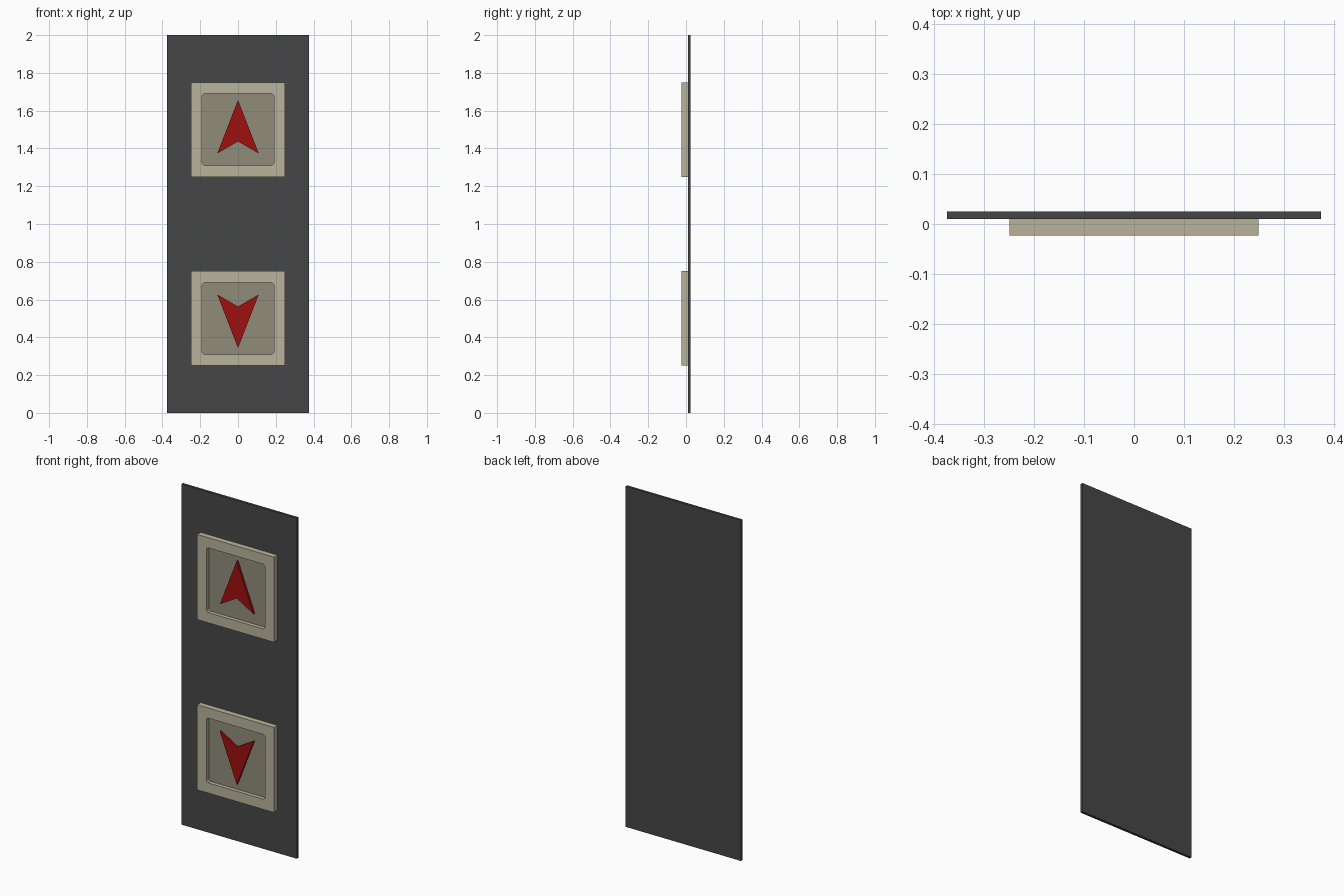
import bpy
import bmesh

cube = bpy.data.objects.get("Cube")
if cube:
    bpy.data.objects.remove(cube, do_unlink=True)


def material(name, rgb):
    m = bpy.data.materials.new(name)
    m.use_nodes = True
    m.diffuse_color = (*rgb, 1)
    m.node_tree.nodes["Principled BSDF"].inputs["Base Color"].default_value = (*rgb, 1)
    return m


charcoal = material("charcoal", (0.061, 0.061, 0.061))
cream = material("cream", (0.48, 0.455, 0.33))
taupe = material("taupe", (0.28, 0.265, 0.195))
red = material("red", (0.35, 0.005, 0.005))


def prism(name, outline, front, back, mat):
    """Extrude an x-z outline from front to back along y."""
    bm = bmesh.new()
    face = bm.faces.new([bm.verts.new((x, front, z)) for x, z in outline])
    out = bmesh.ops.extrude_face_region(bm, geom=[face])
    for v in out["geom"]:
        if isinstance(v, bmesh.types.BMVert):
            v.co.y = back
    bmesh.ops.recalc_face_normals(bm, faces=bm.faces)
    mesh = bpy.data.meshes.new(name)
    bm.to_mesh(mesh)
    bm.free()
    mesh.materials.append(mat)
    ob = bpy.data.objects.new(name, mesh)
    bpy.context.collection.objects.link(ob)
    return ob


def rect(w, h, cz):
    return [(-w, cz - h), (w, cz - h), (w, cz + h), (-w, cz + h)]


def chamfered(r, c, cz):
    q = r - c
    pts = [(-q, -r), (q, -r), (r, -q), (r, q), (q, r), (-q, r), (-r, q), (-r, -q)]
    return [(x, z + cz) for x, z in pts]


# Wall plate
prism("wall_plate", rect(0.375, 1.0, 1.0), 0.01, 0.025, charcoal)

for label, cz, d in (("up", 1.5, 1), ("down", 0.5, -1)):
    # Square frame with a recess cut through it
    frame = prism(label + "_frame", rect(0.25, 0.25, cz), -0.023, 0.01, cream)
    cutter = prism(label + "_recess_cutter", chamfered(0.19, 0.01, cz), -0.1, 0.1, cream)
    cutter.hide_render = True
    cutter.hide_set(True)
    cut = frame.modifiers.new("recess", "BOOLEAN")
    cut.object = cutter
    cut.solver = "EXACT"

    # Button face at the bottom of the recess
    prism(label + "_button", rect(0.195, 0.195, cz), 0.0, 0.0099, taupe)

    # Raised arrowhead
    arrow = [(0, 0.157), (0.11, -0.127), (0, -0.063), (-0.11, -0.127)]
    prism(label + "_arrow", [(x, cz + d * z) for x, z in arrow], -0.012, 0.005, red)
